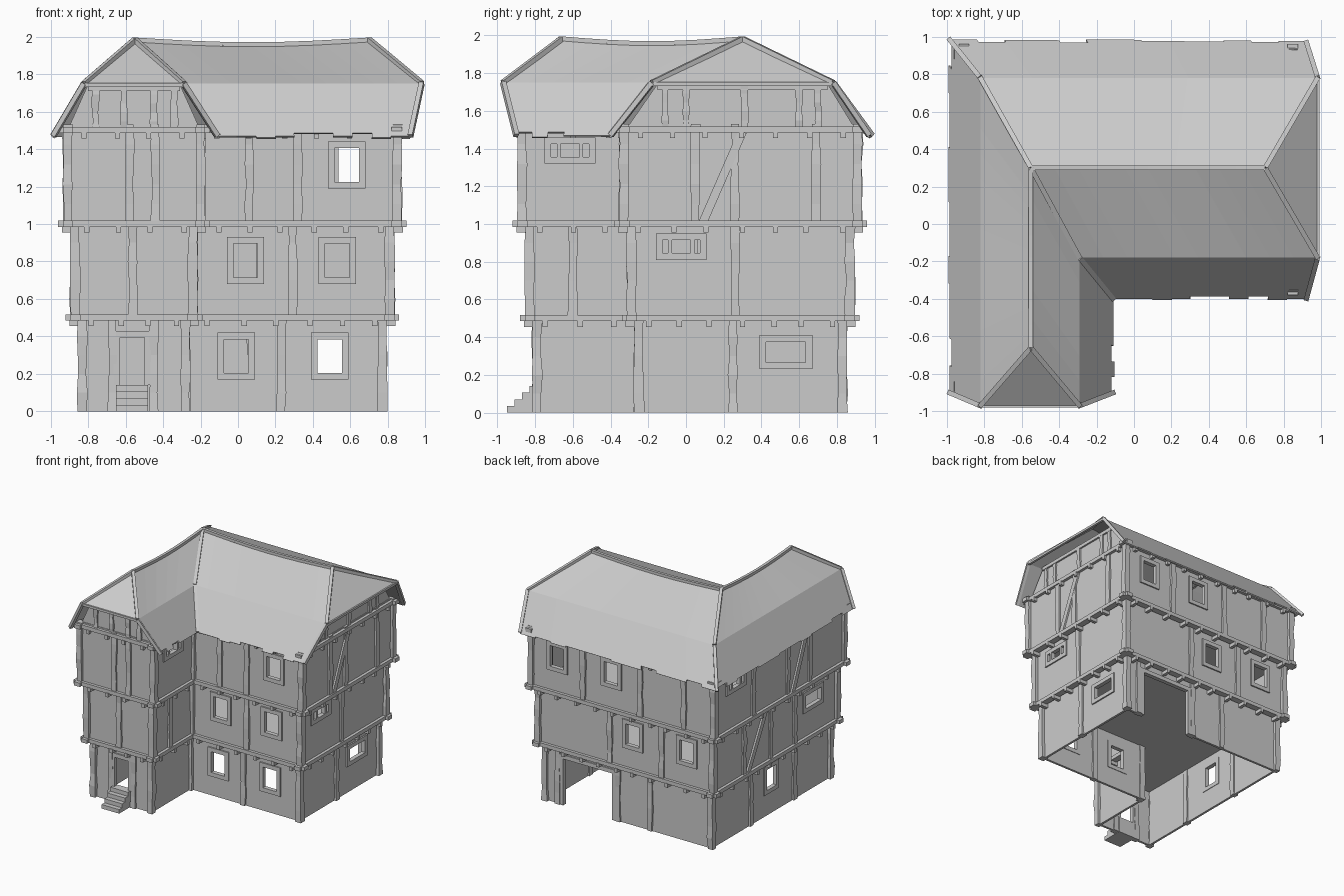
import bpy, bmesh, math, random
from mathutils import Vector

random.seed(4)
if "Cube" in bpy.data.objects:
    bpy.data.objects.remove(bpy.data.objects["Cube"])

grey = bpy.data.materials.new("plain_grey")
grey.use_nodes = True
COLOUR = (0.6, 0.6, 0.6, 1)
grey.diffuse_color = COLOUR
grey.node_tree.nodes["Principled BSDF"].inputs["Base Color"].default_value = COLOUR


# ---------- helpers ----------
def make(name, bm):
    mesh = bpy.data.meshes.new(name)
    bm.to_mesh(mesh)
    bm.free()
    mesh.materials.append(grey)
    ob = bpy.data.objects.new(name, mesh)
    bpy.context.collection.objects.link(ob)
    return ob


def apply(ob, kind, **settings):
    mod = ob.modifiers.new(kind.lower(), kind)
    for key, value in settings.items():
        setattr(mod, key, value)
    bpy.context.view_layer.objects.active = ob
    bpy.ops.object.modifier_apply(modifier=mod.name)


def loft(bm, rings):
    """Closed tube through a list of four-cornered rings."""
    rings = [[bm.verts.new(p) for p in ring] for ring in rings]
    faces = [bm.faces.new(rings[0]), bm.faces.new(rings[-1][::-1])]
    for a, b in zip(rings, rings[1:]):
        for i in range(4):
            j = (i + 1) % 4
            faces.append(bm.faces.new((a[j], a[i], b[i], b[j])))
    bmesh.ops.recalc_face_normals(bm, faces=faces)


def box(bm, p, q):
    loft(bm, [[(p.x, p.y, z), (q.x, p.y, z), (q.x, q.y, z), (p.x, q.y, z)] for z in (p.z, q.z)])


def beam(bm, a, b, w, h=None):
    a, b, h = Vector(a), Vector(b), h or w
    d = (b - a).normalized()
    side = d.cross(Vector((0, 0, 1))).normalized() * w / 2
    up = side.cross(d).normalized() * h / 2
    loft(bm, [[c - side - up, c + side - up, c + side + up, c - side + up] for c in (a, b)])


def post(bm, a, b, w=0.045):
    """Rough-hewn upright with a slightly wandering outline."""
    rings = []
    for i in range(6):
        c = a.lerp(b, i / 5)
        r = w / 2 + random.uniform(-0.004, 0.004)
        c += Vector((random.uniform(-1, 1), random.uniform(-1, 1), 0)) * 0.003
        rings.append([c + Vector((sx * r, sy * r, 0)) for sx, sy in ((-1, -1), (1, -1), (1, 1), (-1, 1))])
    loft(bm, rings)


# ---------- L-shaped plan, each storey jutting out over the one below ----------
# wall: normal axis, outward sign, ground position, the two walls it runs between
WALLS = {
    "wing_front": (1, -1, -0.79, "left", "wing_side"),
    "wing_side": (0, 1, -0.28, "wing_front", "main_front"),
    "main_front": (1, -1, -0.25, "wing_side", "right"),
    "right": (0, 1, 0.77, "main_front", "back"),
    "back": (1, 1, 0.83, "right", "left"),
    "left": (0, -1, -0.83, "back", "wing_front"),
}
LEVELS = [0, 0.5, 1.0, 1.53]


def plane(wall, k):
    axis, sign, pos = WALLS[wall][:3]
    return pos + sign * 0.04 * k


def at(wall, k, u, z, out=0.0):
    axis, sign = WALLS[wall][:2]
    n = plane(wall, k) + sign * out
    return Vector((n, u, z)) if axis == 0 else Vector((u, n, z))


def outline(k):
    return [at(w, k, plane(WALLS[w][4], k), 0) for w in WALLS]


# ---------- openings: wall, storey, centre, bottom, width, height, kind ----------
TALL = (0.2, 0.25, "window")
BAND = (0.27, 0.14, "triple")
OPENINGS = [
    ("main_front", 0, -0.01, 0.17, *TALL), ("main_front", 0, 0.49, 0.17, *TALL),
    ("main_front", 1, 0.04, 0.68, *TALL), ("main_front", 1, 0.53, 0.68, *TALL),
    ("main_front", 2, 0.58, 1.19, *TALL),
    ("right", 0, 0.53, 0.23, 0.28, 0.18, "window"), ("right", 1, -0.025, 0.81, *BAND),
    ("wing_side", 2, -0.615, 1.32, *BAND),
    ("back", 2, 0.6, 1.19, *TALL), ("back", 2, 0.08, 1.19, *TALL),
    ("back", 1, -0.1, 0.68, *TALL), ("back", 1, -0.62, 0.68, *TALL),
    ("back", 0, 0.36, 0, 0.54, 0.44, "door"),
    ("left", 0, 0.02, 0.19, *TALL), ("left", 1, -0.5, 0.73, 0.28, 0.18, "window"),
    ("left", 2, 0.62, 1.32, *BAND),
    ("wing_front", 0, -0.565, 0.14, 0.2, 0.29, "door"),
]

# ---------- storey walls with cut openings ----------
for k, name in enumerate(("ground_walls", "middle_walls", "upper_walls")):
    bm = bmesh.new()
    low = [bm.verts.new((p.x, p.y, LEVELS[k])) for p in outline(k)]
    top = [bm.verts.new((p.x, p.y, LEVELS[k + 1])) for p in outline(k)]
    for i in range(6):
        j = (i + 1) % 6
        bm.faces.new((low[i], low[j], top[j], top[i]))
    if k:
        bm.faces.new(low[::-1])
    walls = make(name, bm)
    apply(walls, "SOLIDIFY", thickness=0.02, offset=-1, use_even_offset=True)
    bm = bmesh.new()
    for wall, level, u, z, w, h, kind in OPENINGS:
        if level == k:
            sill = z + 0.03 if kind != "door" else z - 0.01 * (z == 0)
            box(bm, at(wall, k, u - w / 2 + 0.03, sill, -0.06),
                at(wall, k, u + w / 2 - 0.03, z + h - 0.03, 0.06))
    cutter = make("opening_cutter", bm)
    cutter.hide_render = True
    apply(walls, "BOOLEAN", object=cutter, operation="DIFFERENCE", solver="EXACT")
    bpy.data.objects.remove(cutter)

# ---------- window and door frames ----------
bm = bmesh.new()
for wall, k, u, z, w, h, kind in OPENINGS:
    def bar(u0, u1, z0, z1):
        box(bm, at(wall, k, u0, z0, -0.025), at(wall, k, u1, z1, 0.012))
    t = 0.035
    l, r = u - w / 2, u + w / 2
    bar(l, l + t, z, z + h)
    bar(r - t, r, z, z + h)
    bar(l + t, r - t, z + h - t, z + h)
    if kind != "door":
        bar(l + t, r - t, z, z + t)
    if kind == "triple":
        for s in (-1, 1):
            bar(u + s * 0.06 - 0.01, u + s * 0.06 + 0.01, z + t, z + h - t)
make("window_and_door_frames", bm)

# ---------- upright posts ----------
POSTS = {
    "wing_front": [(-0.67, -0.45), (-0.56,), (-0.58, -0.44)],
    "main_front": [(0.23,), (0.29,), (0.06, 0.32)],
    "right": [(0.25,), (0.26,), (0.05, 0.26, 0.69)],
    "wing_side": [(), (-0.6,), ()],
    "back": [(0.65, 0.07, -0.24), (0.12, -0.38), (0.35, -0.2, -0.62)],
    "left": [(0.3, -0.3), (0.45, 0.08, -0.25), (0.38, -0.1, -0.4)],
}
bm = bmesh.new()
for k in range(3):
    z0, z1 = LEVELS[k], LEVELS[k + 1]
    for p in outline(k):
        post(bm, Vector((p.x, p.y, z0)), Vector((p.x, p.y, z1)), 0.05)
    for wall, rows in POSTS.items():
        for u in rows[k]:
            post(bm, at(wall, k, u, z0, -0.008), at(wall, k, u, z1, -0.008))
make("timber_posts", bm)

# ---------- diagonal braces ----------
bm = bmesh.new()
for wall, k, u0, u1 in (("right", 2, 0.09, 0.3), ("left", 1, 0.4, 0.14), ("left", 2, -0.16, -0.36)):
    beam(bm, at(wall, k, u0, LEVELS[k] + 0.01), at(wall, k, u1, LEVELS[k] + 0.49), 0.03, 0.045)
make("diagonal_braces", bm)

# ---------- storey beams and joist ends ----------
beams, joists = bmesh.new(), bmesh.new()
for k in (1, 2, 3):
    z = 0.5 * k
    j = min(k, 2)
    for wall, (axis, sign, pos, first, last) in WALLS.items():
        a, b = sorted((plane(first, j), plane(last, j)))
        past_a, past_b = 0.05, 0.05
        box(beams, at(wall, j, a - past_a, z - 0.015, -0.03), at(wall, j, b + past_b, z + 0.018, 0.025))
        n = max(2, round((b - a) / 0.17))
        for i in range(n):
            u = a + (b - a) * (i + 0.5) / n + random.uniform(-0.015, 0.015)
            box(joists, at(wall, j, u - 0.014, z - 0.045, -0.05), at(wall, j, u + 0.014, z - 0.01, 0.03))
make("storey_beams", beams)
make("joist_ends", joists)

# ---------- front steps ----------
bm = bmesh.new()
for i in range(4):
    box(bm, Vector((-0.65, -0.95 + 0.04 * i, 0)), Vector((-0.48, -0.76, 0.035 * (i + 1))))
make("front_steps", bm)

# ---------- roof ----------
RIDGE, KNEE, EAVE = 1.975, 1.75, 1.47
ridge_mid, ridge_right, ridge_front = [Vector((x, y, RIDGE)) for x, y in ((-0.55, 0.3), (0.7, 0.3), (-0.55, -0.66))]
knee = {n: Vector((x, y, KNEE)) for n, x, y in (
    ("hip", -0.82, 0.78), ("valley", -0.29, -0.18), ("right_back", 0.98, 0.78),
    ("right_front", 0.98, -0.18), ("front_left", -0.82, -0.97), ("front_right", -0.29, -0.97))}
eave = {n: Vector((x, y, EAVE)) for n, x, y in (
    ("hip", -0.985, 0.985), ("valley", -0.11, -0.4), ("right_back", 0.92, 0.97),
    ("right_front", 0.92, -0.4), ("front_left", -0.985, -0.9), ("front_right", -0.11, -0.9))}


def sagged(a, b, t):
    return a.lerp(b, t) - Vector((0, 0, 0.025 * math.sin(math.pi * t)))


def slope(bm, end, n0, n1, cols=10):
    """Two-pitch roof side with a sagging ridge and a ragged eave."""
    for i in range(cols):
        t0, t1 = i / cols, (i + 1) / cols
        ragged = 1 + random.choice((-0.06, 0, 0, 0.03))
        top = [sagged(ridge_mid, end, t) for t in (t0, t1)]
        mid = [knee[n0].lerp(knee[n1], t) for t in (t0, t1)]
        low = [m.lerp(eave[n0].lerp(eave[n1], t), ragged) for m, t in zip(mid, (t0, t1))]
        for quad in ((top[0], top[1], mid[1], mid[0]), (mid[0], mid[1], low[1], low[0])):
            bm.faces.new([bm.verts.new(p) for p in quad])


bm = bmesh.new()
slope(bm, ridge_right, "valley", "right_front")
slope(bm, ridge_right, "hip", "right_back", 13)
slope(bm, ridge_front, "hip", "front_left", 13)
slope(bm, ridge_front, "valley", "front_right", 6)
for end, a, b in ((ridge_right, "right_back", "right_front"), (ridge_front, "front_left", "front_right")):
    bm.faces.new([bm.verts.new(p) for p in (end, knee[a], knee[b])])
bmesh.ops.remove_doubles(bm, verts=bm.verts, dist=0.0005)
bm.normal_update()
for f in bm.faces:
    if f.normal.z < 0:
        f.normal_flip()
apply(make("roof", bm), "SOLIDIFY", thickness=0.012, offset=-1)

# ---------- ridge, hip, valley and edge poles ----------
bm = bmesh.new()
lift = Vector((0, 0, 0.008))
for end in (ridge_right, ridge_front):
    for i in range(8):
        beam(bm, sagged(ridge_mid, end, i / 8) + lift, sagged(ridge_mid, end, (i + 1) / 8) + lift, 0.024)
for n in knee:
    start = ridge_mid if n in ("hip", "valley") else ridge_right if "right_" in n else ridge_front
    beam(bm, start + lift, knee[n], 0.026)
    beam(bm, knee[n], eave[n], 0.026)
for a, b in (("right_back", "right_front"), ("front_left", "front_right")):
    beam(bm, knee[a] - lift, knee[b] - lift, 0.02)
make("roof_poles", bm)

# ---------- half-hipped gable walls with studs ----------
bm = bmesh.new()
GABLES = (("wing_front", (-0.91, -0.2, -0.31, -0.8), (-0.76, -0.61, -0.45, -0.34)),
          ("right", (-0.32, 0.9, 0.75, -0.15), (-0.11, 0.0, 0.31, 0.6, 0.7)))
for wall, us, studs in GABLES:
    zs = (1.5, 1.5, 1.745, 1.745)
    loft(bm, [[at(wall, 2, u, z, out) for u, z in zip(us, zs)] for out in (-0.03, -0.005)])
    for u in studs:
        post(bm, at(wall, 2, u, 1.5, -0.01), at(wall, 2, u, 1.74, -0.01), 0.035)
    box(bm, at(wall, 2, us[3], 1.71, -0.02), at(wall, 2, us[2], 1.74, 0.01))
make("gable_walls", bm)
